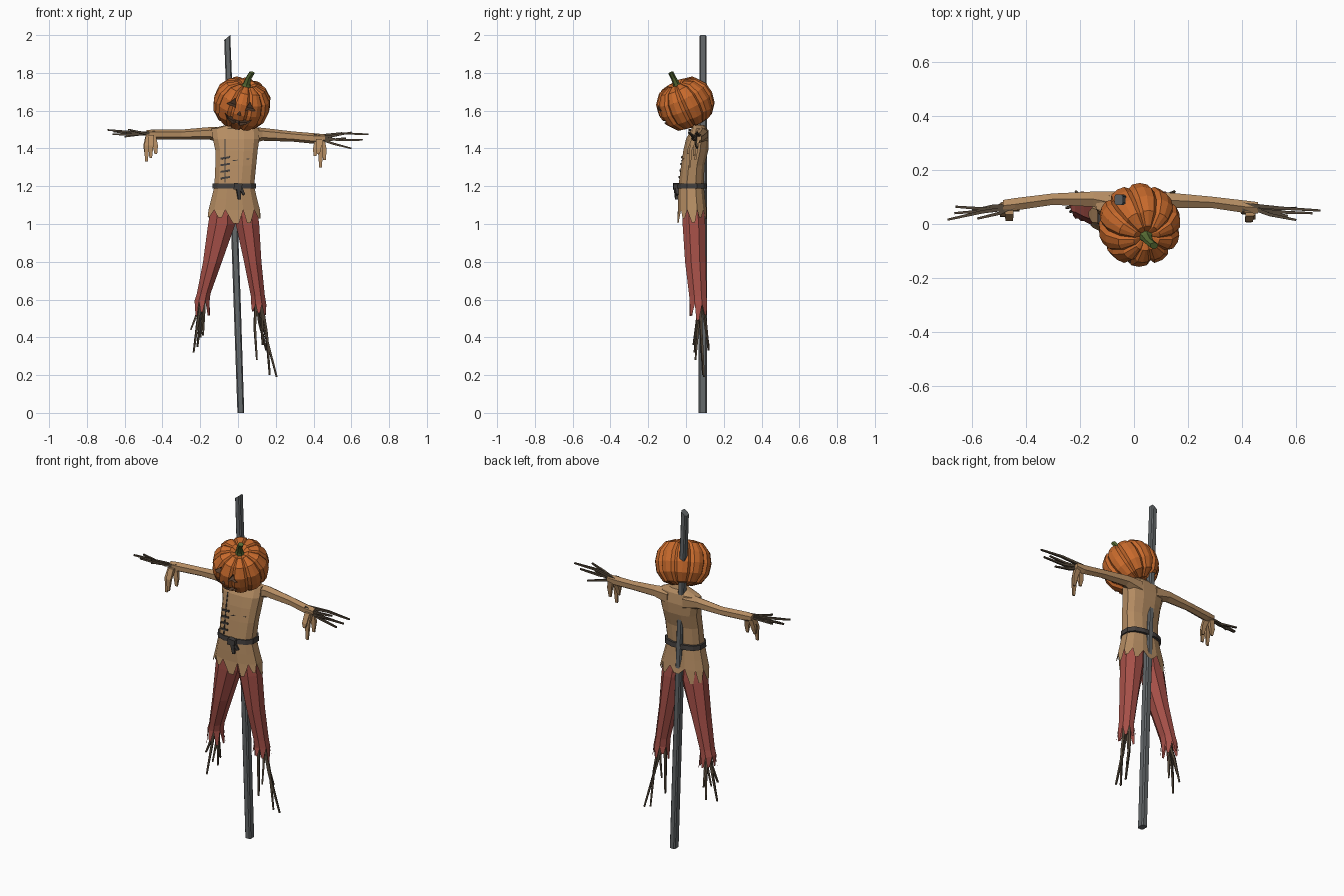
import bpy, bmesh, math, random
from mathutils import Vector as V, Euler, Matrix
from mathutils.bvhtree import BVHTree

random.seed(4)


def material(name, r, g, b):
    m = bpy.data.materials.new(name)
    lin = [((c / 255 + 0.055) / 1.055) ** 2.4 for c in (r, g, b)]
    m.diffuse_color = (*lin, 1)
    return m


ORANGE = material("pumpkin orange", 200, 106, 44)
CARVED = material("carved brown", 84, 60, 44)
GREEN = material("stem green", 84, 104, 50)
CLOTH = material("burlap tan", 180, 140, 98)
RED = material("faded red", 166, 80, 72)
WOOD = material("weathered grey", 100, 104, 106)
TWIG = material("twig brown", 82, 70, 56)
STRAP = material("dark strap", 66, 62, 60)


def finish(name, bm, *mats):
    bmesh.ops.recalc_face_normals(bm, faces=bm.faces)
    me = bpy.data.meshes.new(name)
    bm.to_mesh(me)
    bm.free()
    for m in mats:
        me.materials.append(m)
    ob = bpy.data.objects.new(name, me)
    bpy.context.collection.objects.link(ob)
    return ob


def section(c, u, v, n, power):
    """Closed n-sided cross-section round c with half-axes u and v."""
    pts = []
    for i in range(n):
        a = 2 * math.pi * (i + 0.5) / n
        pts.append([math.copysign(abs(f) ** power, f) for f in (math.cos(a), math.sin(a))])
    mx, my = max(p[0] for p in pts), max(p[1] for p in pts)
    return [V(c) + V(u) * p[0] / mx + V(v) * p[1] / my for p in pts]


def loft(name, rings, mat, n=8, power=1.0, fringe=None):
    """Skin the rings; fringe=(shortest, longest, flare) tears the last edge."""
    bm = bmesh.new()
    loops = [[bm.verts.new(p) for p in section(*r, n, power)] for r in rings]
    for a, b in zip(loops, loops[1:]):
        for i in range(n):
            j = (i + 1) % n
            bm.faces.new((a[i], a[j], b[j], b[i]))
    bm.faces.new(loops[0])
    if fringe:
        c, last = V(rings[-1][0]), loops[-1]
        for i in range(n):
            a, b = last[i], last[(i + 1) % n]
            d = V((0, 0, -random.uniform(*fringe[:2])))
            t = random.uniform(0.2, 0.5)
            tips = []
            for k in (t, t + 0.3):
                p = a.co.lerp(b.co, k)
                out = p - c
                out.z = 0
                tips.append(bm.verts.new(p + d + out * fringe[2]))
            bm.faces.new((a, b, tips[1], tips[0]))
    else:
        bm.faces.new(loops[-1])
    return finish(name, bm, mat)


def flat(x, y, z, rx, ry):      # horizontal ring
    return ((x, y, z), (rx, 0, 0), (0, ry, 0))


def upright(x, y, z, ry, rz):   # ring facing along x
    return ((x, y, z), (0, ry, 0), (0, 0, rz))


def stick(name, a, b, r0, r1, mat, bend=0.0, n=4):
    a, b = V(a), V(b)
    q = (b - a).to_track_quat('Z', 'Y')
    u, v = q @ V((1, 0, 0)), q @ V((0, 1, 0))
    rings = [(a, u * r0, v * r0)]
    if bend:
        r = (r0 + r1) / 2
        off = (u * random.uniform(-1, 1) + v * random.uniform(-1, 1)) * bend
        rings.append((a.lerp(b, 0.5) + off, u * r, v * r))
    rings.append((b, u * r1, v * r1))
    return loft(name, rings, mat, n)


# Leaning post with a slanted tip
loft("post", [flat(0.015, 0.088, 0, 0.018, 0.023), flat(-0.005, 0.088, 0.6, 0.019, 0.022),
              flat(-0.03, 0.088, 1.3, 0.018, 0.022), flat(-0.046, 0.09, 1.7, 0.017, 0.02),
              ((-0.057, 0.09, 1.987), (0.016, 0, 0.013), (0, 0.019, 0))], WOOD, 8, 0.5)

# Shirt body with torn hem
torso = loft("shirt", [
    flat(0.0, 0.06, 1.525, 0.06, 0.035), flat(-0.015, 0.07, 1.505, 0.125, 0.04),
    flat(-0.01, 0.06, 1.45, 0.123, 0.06), flat(-0.008, 0.052, 1.39, 0.112, 0.066),
    flat(-0.012, 0.036, 1.31, 0.108, 0.062), flat(-0.02, 0.027, 1.2, 0.105, 0.067),
    flat(-0.02, 0.03, 1.13, 0.122, 0.072), flat(-0.02, 0.033, 1.075, 0.136, 0.076)],
    CLOTH, 12, 0.8, (0.03, 0.08, 0.09))

# Belt with knot and tail
loft("belt", [flat(-0.02, 0.032, 1.188, 0.116, 0.078), flat(-0.02, 0.032, 1.215, 0.114, 0.076)],
     STRAP, 12, 0.8)
stick("belt_knot", (-0.022, -0.05, 1.2), (0.022, -0.05, 1.197), 0.018, 0.016, STRAP)
stick("belt_tail", (0.0, -0.052, 1.195), (0.008, -0.05, 1.13), 0.011, 0.007, STRAP)
stick("belt_tail_short", (0.01, -0.052, 1.195), (0.032, -0.046, 1.155), 0.009, 0.006, STRAP)

# Seam and stitches laid on the shirt front
tree = BVHTree.FromPolygons([v.co for v in torso.data.vertices],
                            [p.vertices[:] for p in torso.data.polygons])


def on_shirt(x, z):
    return tree.ray_cast(V((x, -1, z)), V((0, 1, 0)))[0] + V((0, -0.001, 0))


seam = [on_shirt(-0.068, z) for z in (1.45, 1.39, 1.31, 1.22)]
for a, b in zip(seam, seam[1:]):
    stick("seam", a, b, 0.003, 0.003, STRAP)
for z in (1.35, 1.315, 1.28, 1.245):
    stick("stitch", on_shirt(-0.092, z - 0.004), on_shirt(-0.042, z + 0.004), 0.005, 0.005, STRAP)
stick("patch_seam", on_shirt(-0.03, 1.335), on_shirt(0.06, 1.345), 0.002, 0.002, STRAP)

# Sleeves
loft("left_sleeve", [upright(-0.06, 0.075, 1.465, 0.045, 0.05), upright(-0.15, 0.092, 1.48, 0.028, 0.033),
                     upright(-0.3, 0.092, 1.474, 0.021, 0.026), upright(-0.44, 0.073, 1.474, 0.023, 0.027),
                     upright(-0.485, 0.068, 1.477, 0.021, 0.02)], CLOTH, 6)
loft("right_sleeve", [upright(0.04, 0.075, 1.465, 0.045, 0.05), upright(0.13, 0.088, 1.475, 0.028, 0.034),
                      upright(0.29, 0.08, 1.463, 0.021, 0.027), upright(0.41, 0.064, 1.452, 0.023, 0.028),
                      upright(0.46, 0.06, 1.455, 0.021, 0.02)], CLOTH, 6)

# Torn cuffs hanging from the sleeves: (tip x, tip y, tip z)
for x0, y0, z0, tips in (
        (-0.462, 0.06, 1.47, [(-0.485, 0.03, 1.33), (-0.462, 0.015, 1.35), (-0.435, 0.05, 1.37), (-0.49, 0.06, 1.38)]),
        (0.432, 0.052, 1.45, [(0.437, 0.02, 1.30), (0.408, 0.04, 1.36), (0.458, 0.05, 1.34), (0.425, 0.01, 1.37)])):
    for x, y, z in tips:
        loft("torn_cuff", [flat(x0 + (x - x0) * 0.4, (y0 + y) / 2 + 0.01, z0, 0.016, 0.012),
                           flat(x0 + (x - x0) * 0.9, y + 0.005, z0 - 0.055, 0.014, 0.008),
                           flat(x, y, z, 0.007, 0.004)], CLOTH, 4)

# Trouser legs with torn ends
loft("left_trouser", [flat(-0.075, 0.035, 1.13, 0.06, 0.055), flat(-0.086, 0.042, 1.0, 0.072, 0.06),
                      flat(-0.135, 0.05, 0.8, 0.05, 0.055), flat(-0.182, 0.063, 0.63, 0.036, 0.046),
                      flat(-0.19, 0.066, 0.595, 0.04, 0.046)], RED, 8, 1.0, (0.03, 0.085, 0.18))
loft("right_trouser", [flat(0.035, 0.035, 1.13, 0.06, 0.055), flat(0.05, 0.042, 1.0, 0.062, 0.06),
                       flat(0.078, 0.05, 0.8, 0.046, 0.055), flat(0.105, 0.063, 0.62, 0.037, 0.046),
                       flat(0.11, 0.066, 0.575, 0.04, 0.046)], RED, 8, 1.0, (0.03, 0.085, 0.18))

# Bundles of twigs for hands and feet
bundles = {
    "left_hand": ((-0.43, 0.07, 1.478), [(-0.69, 0.016, 1.498), (-0.66, 0.064, 1.49), (-0.665, 0.04, 1.475),
                                         (-0.60, 0.05, 1.462), (-0.58, 0.02, 1.50)]),
    "right_hand": ((0.41, 0.06, 1.457), [(0.69, 0.05, 1.475), (0.60, 0.015, 1.485), (0.66, 0.04, 1.445),
                                         (0.60, 0.06, 1.40), (0.57, 0.03, 1.455)]),
    "left_foot": ((-0.185, 0.066, 0.64), [(-0.25, 0.06, 0.44), (-0.235, 0.045, 0.32), (-0.185, 0.10, 0.41),
                                          (-0.215, 0.12, 0.35), (-0.20, 0.05, 0.40)]),
    "right_foot": ((0.105, 0.066, 0.62), [(0.10, 0.05, 0.28), (0.168, 0.09, 0.20), (0.205, 0.095, 0.19),
                                          (0.15, 0.12, 0.33), (0.13, 0.04, 0.36)])}
for name, (root, tips) in bundles.items():
    for t in tips:
        start = V(root) + V([random.uniform(-0.012, 0.012) for _ in range(3)])
        stick(name + "_twig", start, t, 0.008, 0.004, TWIG, 0.012)

# Ribbed pumpkin head
profile = [(0.05, -0.122), (0.105, -0.106), (0.142, -0.058), (0.153, 0.0),
           (0.143, 0.058), (0.105, 0.106), (0.05, 0.122)]
RIBS = 10
bm = bmesh.new()
grid = []
for r, z in profile:
    row = []
    for i in range(RIBS):
        for f, k in ((0, 0.91), (0.18, 0.99), (0.5, 1.01), (0.82, 0.99)):
            a = 2 * math.pi * (i + f) / RIBS
            row.append(bm.verts.new((r * k * math.cos(a), r * k * math.sin(a), z * (0.4 + 0.6 * k))))
    grid.append(row)
N = len(grid[0])
poles = [bm.verts.new((0, 0, -0.095)), bm.verts.new((0, 0, 0.095))]
for i in range(N):
    j = (i + 1) % N
    for a, b in zip(grid, grid[1:]):
        bm.faces.new((a[i], a[j], b[j], b[i]))
    bm.faces.new((poles[0], grid[0][j], grid[0][i]))
    bm.faces.new((poles[1], grid[-1][i], grid[-1][j]))
head = finish("pumpkin_head", bm, ORANGE, CARVED)

# Carved face: eyes, nose and toothed mouth cut as shallow pockets
shapes = [[(-0.078, 0.035), (-0.025, 0.03), (-0.04, 0.072)],
          [(0.025, 0.03), (0.078, 0.035), (0.04, 0.072)],
          [(-0.012, 0.0), (0.012, 0.0), (0, 0.022)],
          [(-0.075, -0.018), (-0.05, -0.055), (-0.015, -0.065), (-0.008, -0.052), (0.008, -0.052),
           (0.015, -0.065), (0.05, -0.055), (0.075, -0.018), (0.045, -0.035), (0.035, -0.026),
           (0.022, -0.035), (-0.022, -0.035), (-0.035, -0.026), (-0.045, -0.035)]]
bm = bmesh.new()
for s in shapes:
    front = [bm.verts.new((x, -0.3, z)) for x, z in s]
    back = [bm.verts.new((x, -0.1, z)) for x, z in s]
    bm.faces.new(front)
    bm.faces.new(back)
    for i in range(len(s)):
        j = (i + 1) % len(s)
        bm.faces.new((front[i], front[j], back[j], back[i]))
for f in bm.faces:
    f.material_index = 1
cutter = finish("face_cutter", bm, ORANGE, CARVED)
cutter.hide_render = True
mod = head.modifiers.new("carve", 'BOOLEAN')
mod.operation, mod.object, mod.solver = 'DIFFERENCE', cutter, 'EXACT'
bpy.context.view_layer.objects.active = head
bpy.ops.object.modifier_apply(modifier="carve")
bpy.data.objects.remove(cutter)

# Stem, then tilt the whole head forward and sideways
stem = loft("pumpkin_stem", [flat(0, 0, 0.085, 0.034, 0.034), flat(0, 0, 0.118, 0.018, 0.018),
                             flat(0.002, 0, 0.155, 0.014, 0.014), flat(0.012, 0, 0.19, 0.014, 0.014)], GREEN, 6)
for ob in (head, stem):
    ob.matrix_world = Matrix.Translation((0.02, -0.003, 1.637)) @ Euler((0.42, 0.25, 0)).to_matrix().to_4x4()
